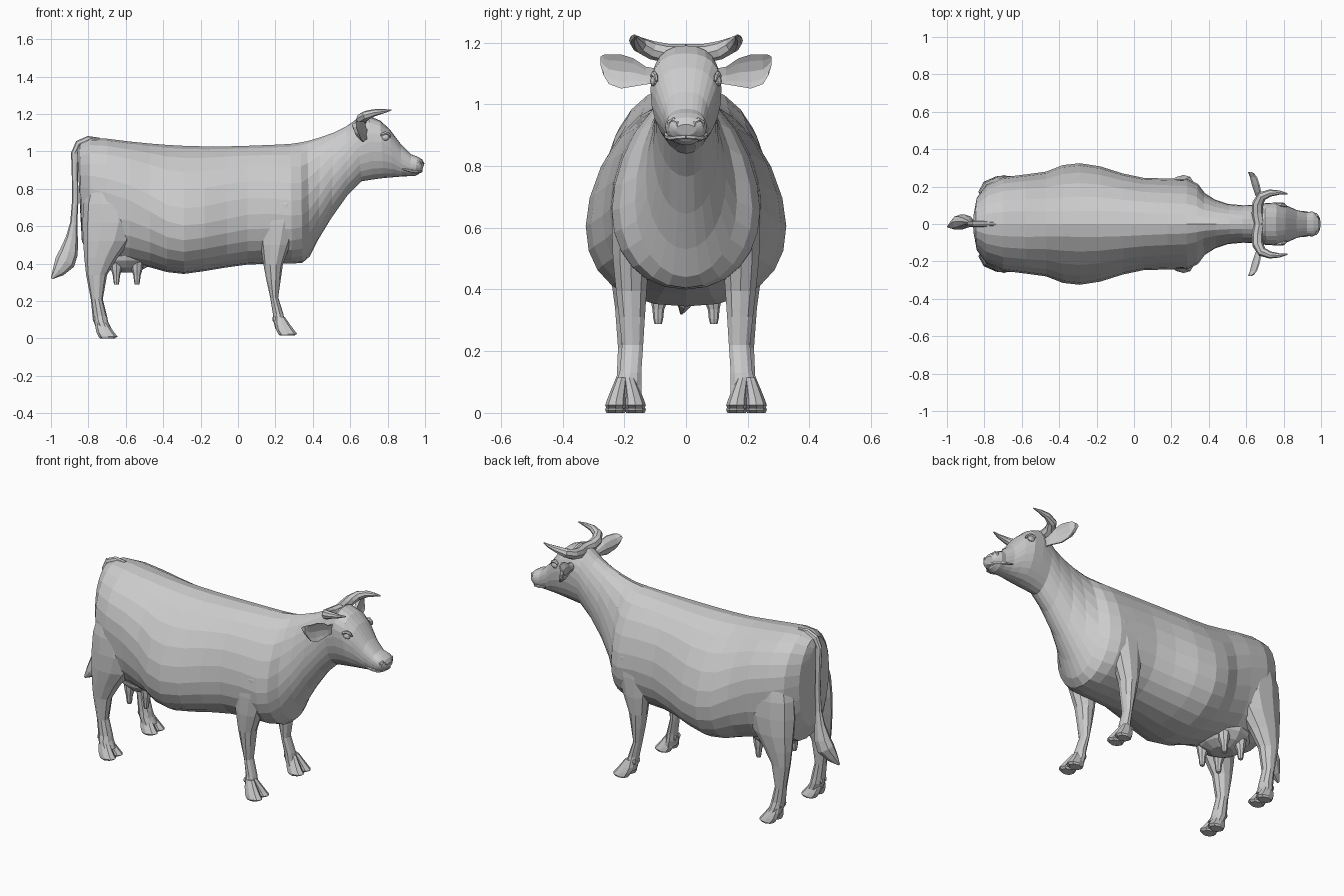
import bpy, bmesh, math
from mathutils import Vector

TAU = 2 * math.pi


def loft(name, rings, mirror=False):
    """Skin a list of closed rings, cap both ends, optionally mirror across y."""
    bm = bmesh.new()
    rows = [[bm.verts.new(p) for p in r] for r in rings]
    n = len(rows[0])
    for a, b in zip(rows, rows[1:]):
        for i in range(n):
            j = (i + 1) % n
            bm.faces.new((a[i], a[j], b[j], b[i]))
    bm.faces.new(rows[0][::-1])
    bm.faces.new(rows[-1])
    bmesh.ops.recalc_face_normals(bm, faces=bm.faces)
    me = bpy.data.meshes.new(name)
    bm.to_mesh(me)
    bm.free()
    ob = bpy.data.objects.new(name, me)
    bpy.context.collection.objects.link(ob)
    if mirror:
        m = ob.modifiers.new("mirror", 'MIRROR')
        m.use_axis = (False, True, False)
        m.use_mirror_merge = False
    return ob


def spow(v, e):
    return math.copysign(abs(v) ** (2 / e), v)


def torso_ring(xt, zt, xb, zb, w, f, up, low, n=24):
    """Ring between a top and a bottom point; f = height of the widest place,
    up / low = squareness of the upper and lower half."""
    top, bot = Vector((xt, 0, zt)), Vector((xb, 0, zb))
    mid = bot.lerp(top, f)
    ring = []
    for i in range(n):
        a = TAU * i / n
        e = up if math.cos(a) > 0 else low
        c = spow(math.cos(a), e)
        p = mid + ((top - mid) if c > 0 else (mid - bot)) * c
        ring.append(p + Vector((0, w * spow(math.sin(a), e), 0)))
    return ring


def flat_ring(z, x0, x1, yc, ry, n=10):
    return [((x0 + x1) / 2 + (x1 - x0) / 2 * math.cos(TAU * i / n),
             yc + ry * math.sin(TAU * i / n), z) for i in range(n)]


def tube(name, pts, ref, squash=1.0, n=8, mirror=False):
    """Tapered tube through (x, y, z, radius) points; squash scales along ref."""
    ps = [Vector(p[:3]) for p in pts]
    rings = []
    for k, p in enumerate(ps):
        t = (ps[min(k + 1, len(ps) - 1)] - ps[max(k - 1, 0)]).normalized()
        u = (Vector(ref) - t * t.dot(Vector(ref))).normalized()
        v = t.cross(u)
        r = pts[k][3]
        rings.append([p + u * (r * squash * math.cos(TAU * i / n)) + v * (r * math.sin(TAU * i / n))
                      for i in range(n)])
    return loft(name, rings, mirror)


def ball(name, loc, size, mirror=False, seg=12):
    rings = []
    for k in range(1, 8):
        a = math.pi * k / 8
        rings.append([(loc[0] + size[0] * math.sin(a) * math.cos(TAU * i / seg),
                       loc[1] + size[1] * math.sin(a) * math.sin(TAU * i / seg),
                       loc[2] - size[2] * math.cos(a)) for i in range(seg)])
    return loft(name, rings, mirror)


# Body with neck, from rump to throat
torso = [torso_ring(*s) for s in (
    (-.86, 1.01, -.845, .70, .06, .6, 2, 2),
    (-.845, 1.045, -.835, .52, .14, .55, 2, 2.2),
    (-.79, 1.07, -.79, .43, .21, .58, 2, 2.4),
    (-.70, 1.068, -.70, .41, .25, .56, 2, 2.5),
    (-.58, 1.053, -.58, .40, .265, .52, 2, 2.4),
    (-.47, 1.042, -.47, .38, .28, .45, 1.9, 2.3),
    (-.38, 1.035, -.38, .355, .315, .4, 1.75, 2.3),
    (-.29, 1.03, -.29, .345, .325, .38, 1.75, 2.3),
    (-.18, 1.027, -.18, .36, .308, .38, 1.8, 2.2),
    (-.06, 1.027, -.06, .38, .27, .4, 1.9, 2.2),
    (.05, 1.03, .05, .395, .247, .42, 1.9, 2.2))]
torso += [torso_ring(*s) for s in (
    (.18, 1.035, .18, .40, .243, .42, 1.8, 2.2),
    (.28, 1.04, .29, .40, .24, .40, 1.75, 2.1),
    (.335, 1.048, .345, .405, .215, .40, 1.7, 2),
    (.37, 1.055, .385, .44, .165, .40, 1.8, 2),
    (.44, 1.075, .43, .53, .13, .42, 1.9, 2),
    (.51, 1.10, .50, .645, .107, .48, 2, 2),
    (.58, 1.135, .585, .765, .10, .5, 2, 2),
    (.63, 1.17, .66, .84, .102, .55, 2.1, 2))]

# Head, continuing the same skin to the nose
head = [torso_ring(*s) for s in (
    (.70, 1.19, .72, .85, .112, .6, 2.4, 2.1),
    (.76, 1.165, .78, .858, .115, .62, 2.4, 2.1),
    (.81, 1.12, .83, .862, .098, .6, 2.4, 2.1),
    (.87, 1.04, .875, .866, .074, .55, 2.4, 2.2),
    (.925, .985, .92, .868, .063, .55, 2.5, 2.2),
    (.96, .972, .945, .868, .067, .58, 2.4, 2),
    (.985, .957, .968, .88, .056, .58, 2.3, 2),
    (.997, .935, .985, .90, .032, .5, 2, 2))]
loft("body_and_head", torso + head)

# Lips, eyes, lids and nostrils
tube("lip", [(.88, .066, .905, .005), (.92, .062, .896, .008), (.955, .05, .89, .008),
             (.975, .025, .893, .008), (.98, 0, .895, .008)], (0, 0, 1), 1, 6, True)
ball("eye", (.787, .104, 1.075), (.022, .012, .017), True)
tube("eyelid", [(.758, .103, 1.075, .005), (.768, .107, 1.091, .009), (.788, .104, 1.098, .010),
                (.808, .098, 1.09, .008), (.816, .094, 1.075, .004)], (0, 1, 0), 1, 6, True)
tube("nostril_rim", [(.968, .055, .925, .005), (.972, .053, .943, .008), (.98, .041, .95, .008),
                     (.987, .03, .94, .007), (.99, .028, .925, .004)], (1, 0, 0), 1, 6, True)

# Horns: out sideways, then forward
tube("horn", [(.67, 0, 1.165, .03), (.66, .06, 1.165, .031), (.662, .11, 1.175, .03),
              (.685, .15, 1.192, .026), (.73, .166, 1.207, .019), (.78, .168, 1.215, .011),
              (.82, .162, 1.222, .003)], (0, 0, 1), 1, 8, True)

# Ears: thin, cupped leaves facing forward
ear = []
for y, x, z, h in ((.08, .68, 1.09, .024), (.13, .67, 1.093, .03), (.17, .655, 1.103, .048),
                   (.21, .642, 1.106, .058), (.25, .632, 1.113, .05), (.268, .625, 1.128, .034),
                   (.277, .622, 1.14, .014)):
    ear.append([(x + .012 * math.cos(TAU * i / 10) + .5 * h * math.sin(TAU * i / 10) ** 2, y,
                 z + h * math.sin(TAU * i / 10)) for i in range(10)])
loft("ear", ear, True)

# Legs, with shoulder and haunch blending into the body
loft("front_leg", [flat_ring(*r) for r in (
    (.84, .20, .31, .135, .06), (.72, .13, .335, .162, .077), (.61, .105, .315, .172, .072),
    (.50, .12, .278, .178, .062), (.395, .136, .24, .177, .052), (.31, .152, .228, .175, .044),
    (.22, .172, .215, .173, .036), (.13, .187, .243, .18, .037), (.09, .19, .25, .187, .045),
    (.05, .20, .265, .193, .05))], True)
loft("hind_leg", [flat_ring(*r) for r in (
    (.84, -.79, -.60, .155, .075), (.72, -.825, -.55, .168, .086), (.62, -.832, -.535, .172, .088),
    (.52, -.828, -.575, .18, .077), (.43, -.822, -.645, .185, .06), (.34, -.812, -.70, .188, .044),
    (.21, -.787, -.723, .187, .035), (.12, -.778, -.70, .187, .039), (.09, -.772, -.695, .19, .046),
    (.05, -.757, -.675, .194, .05))], True)

# Cloven hooves with dewclaws
for part, dx, lift in (("front", .20, .015), ("hind", -.76, 0)):
    for side, yc, out in (("inner", .19, -1), ("outer", .19, 1)):
        loft(f"{part}_hoof_{side}", [flat_ring(z + lift, dx + a, dx + b, yc + out * o + .006, r, 8)
             for z, a, b, o, r in (
                 (.10, .0, .05, .012, .018), (.06, -.003, .078, .022, .025),
                 (.03, .004, .10, .029, .03), (.01, .014, .116, .032, .034),
                 (0, .024, .10, .032, .03))], True)
    for yc in (.17, .208):
        ball(f"{part}_dewclaw", (dx - .006, yc, .105), (.011, .01, .016), True, 6)

# Udder and teats
ball("udder", (-.60, 0, .46), (.155, .155, .115))
for x in (-.65, -.54):
    tube("teat", [(x, .085, .41, .035), (x, .087, .365, .028), (x, .09, .335, .019),
                  (x, .09, .305, .016), (x, .09, .288, .012)], (1, 0, 0), 1, 8, True)

# Tail with a tuft at the end
tube("tail", [(-.74, 0, 1.058, .015), (-.80, 0, 1.063, .02), (-.85, 0, 1.04, .022), (-.873, 0, .99, .02),
              (-.872, .003, .88, .017), (-.87, .006, .74, .017), (-.878, .01, .62, .019),
              (-.888, .013, .54, .032), (-.905, .013, .46, .05), (-.925, .01, .41, .055),
              (-.96, -.005, .36, .035), (-.995, -.015, .322, .006)], (0, 1, 0), .75, 8)
